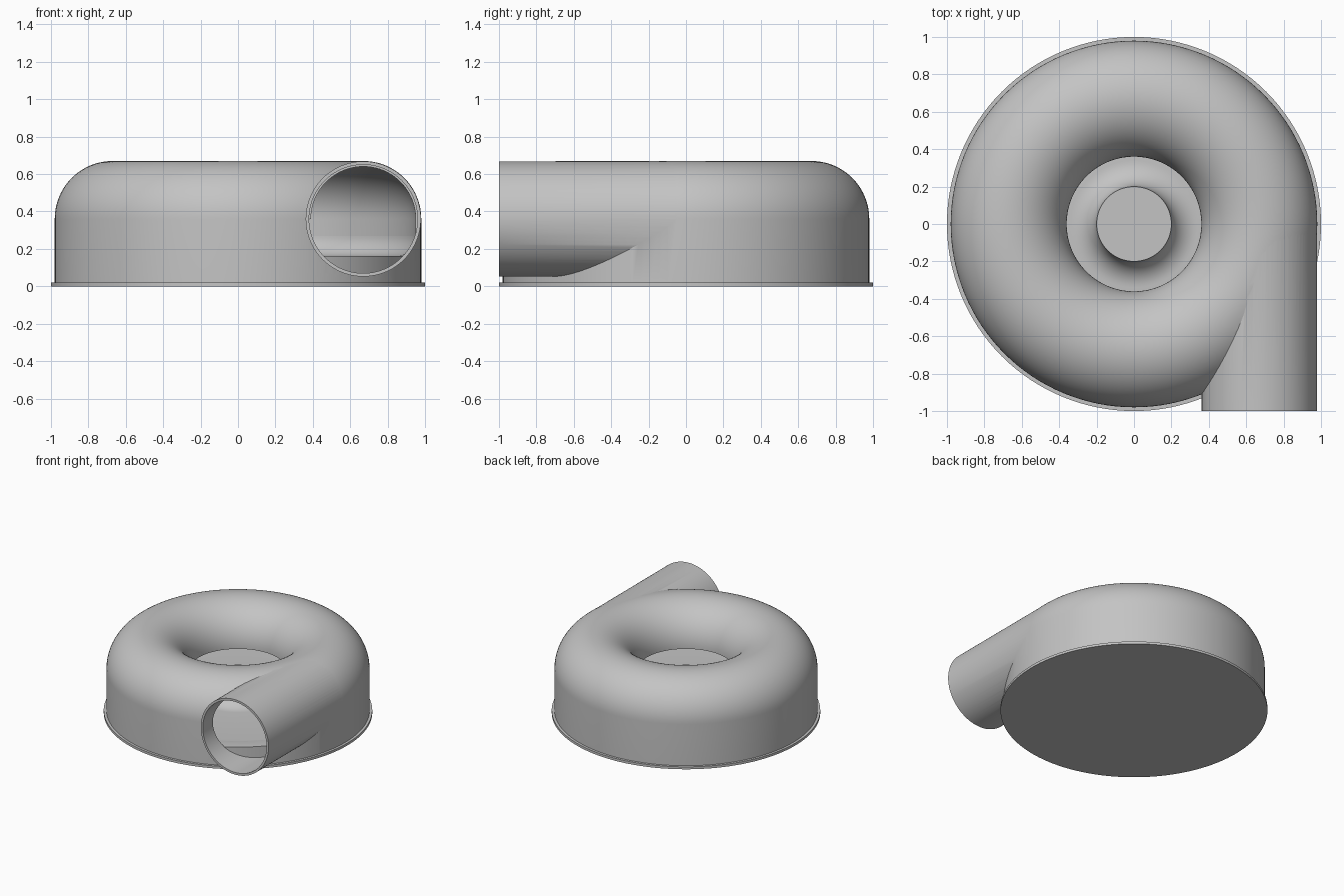
import bpy, bmesh, math
from mathutils import Matrix, Vector

if "Cube" in bpy.data.objects:
    bpy.data.objects.remove(bpy.data.objects["Cube"], do_unlink=True)

SEGMENTS = 128
RING, MID = 0.67, 0.36      # radius and height of the channel centre line

grey = bpy.data.materials.new("light grey")
grey.use_nodes = True
grey.diffuse_color = (0.55, 0.55, 0.55, 1)
grey.node_tree.nodes["Principled BSDF"].inputs["Base Color"].default_value = (0.55, 0.55, 0.55, 1)


def finish(name, bm):
    bmesh.ops.recalc_face_normals(bm, faces=bm.faces)
    mesh = bpy.data.meshes.new(name)
    bm.to_mesh(mesh)
    bm.free()
    mesh.materials.append(grey)
    obj = bpy.data.objects.new(name, mesh)
    bpy.context.collection.objects.link(obj)
    return obj


def arc(cr, cz, radius, start, end, steps):
    angles = [math.radians(start + (end - start) * i / steps) for i in range(steps + 1)]
    return [(cr + radius * math.cos(a), cz + radius * math.sin(a)) for a in angles]


def lathe(name, profile):
    bm = bmesh.new()
    verts = [bm.verts.new((r, 0, z)) for r, z in profile]
    edges = [bm.edges.new(pair) for pair in zip(verts, verts[1:])]
    bmesh.ops.spin(bm, geom=verts + edges, cent=(0, 0, 0), axis=(0, 0, 1),
                   angle=math.tau, steps=SEGMENTS, use_duplicate=False)
    bmesh.ops.remove_doubles(bm, verts=bm.verts, dist=0.0001)
    return finish(name, bm)


def tube(name, radius, y0, y1):
    bm = bmesh.new()
    place = Matrix.Translation((RING, (y0 + y1) / 2, MID)) @ Matrix.Rotation(math.pi / 2, 4, "X")
    bmesh.ops.create_cone(bm, cap_ends=True, segments=96, radius1=radius,
                          radius2=radius, depth=y1 - y0, matrix=place)
    return finish(name, bm)


def box(name, low, high):
    low, high = Vector(low), Vector(high)
    bm = bmesh.new()
    place = Matrix.Translation((low + high) / 2) @ Matrix.Diagonal((*(high - low), 1))
    bmesh.ops.create_cube(bm, size=1, matrix=place)
    return finish(name, bm)


def activate(obj):
    bpy.ops.object.select_all(action="DESELECT")
    obj.select_set(True)
    bpy.context.view_layer.objects.active = obj


def combine(obj, other, operation):
    mod = obj.modifiers.new(operation.lower(), "BOOLEAN")
    mod.operation, mod.solver, mod.object = operation, "EXACT", other
    activate(obj)
    bpy.ops.object.modifier_apply(modifier=mod.name)
    bpy.data.objects.remove(other, do_unlink=True)


# Base plate
base = lathe("base_plate", [(0, 0), (1, 0), (1, 0.02), (0, 0.02)])

# Ring-shaped housing with tangential outlet, hollowed out
housing = lathe("housing", [(0, 0.015), (0.98, 0.015)]
                + arc(RING, MID, 0.31, 0, 180, 40) + [(0.36, 0.34), (0, 0.34)])
combine(housing, tube("outlet_pipe", 0.308, -1, 0), "UNION")
cavity = lathe("cavity", [(0, 0.005), (0.95, 0.005)]
               + arc(RING, MID, 0.28, 0, 180, 40) + [(0.37, 0.355), (0, 0.355)])
combine(housing, cavity, "DIFFERENCE")
combine(housing, tube("bore", 0.29, -1.1, 0), "DIFFERENCE")

# Inner floor with central hub and rounded corners, opened toward the outlet
floor = lathe("floor_and_hub", [(0, 0.3)] + arc(0.34, 0.3, 0.14, 180, 270, 12)
              + arc(0.84, 0.27, 0.11, 270, 360, 12) + [(0.955, 0.27), (0.955, 0.018), (0, 0.018)])
combine(floor, box("outlet_gap", (0.37, -1.1, 0.161), (0.97, 0, 0.4)), "DIFFERENCE")

for part in (base, housing, floor):
    activate(part)
    bpy.ops.object.shade_smooth_by_angle(angle=math.radians(30))
